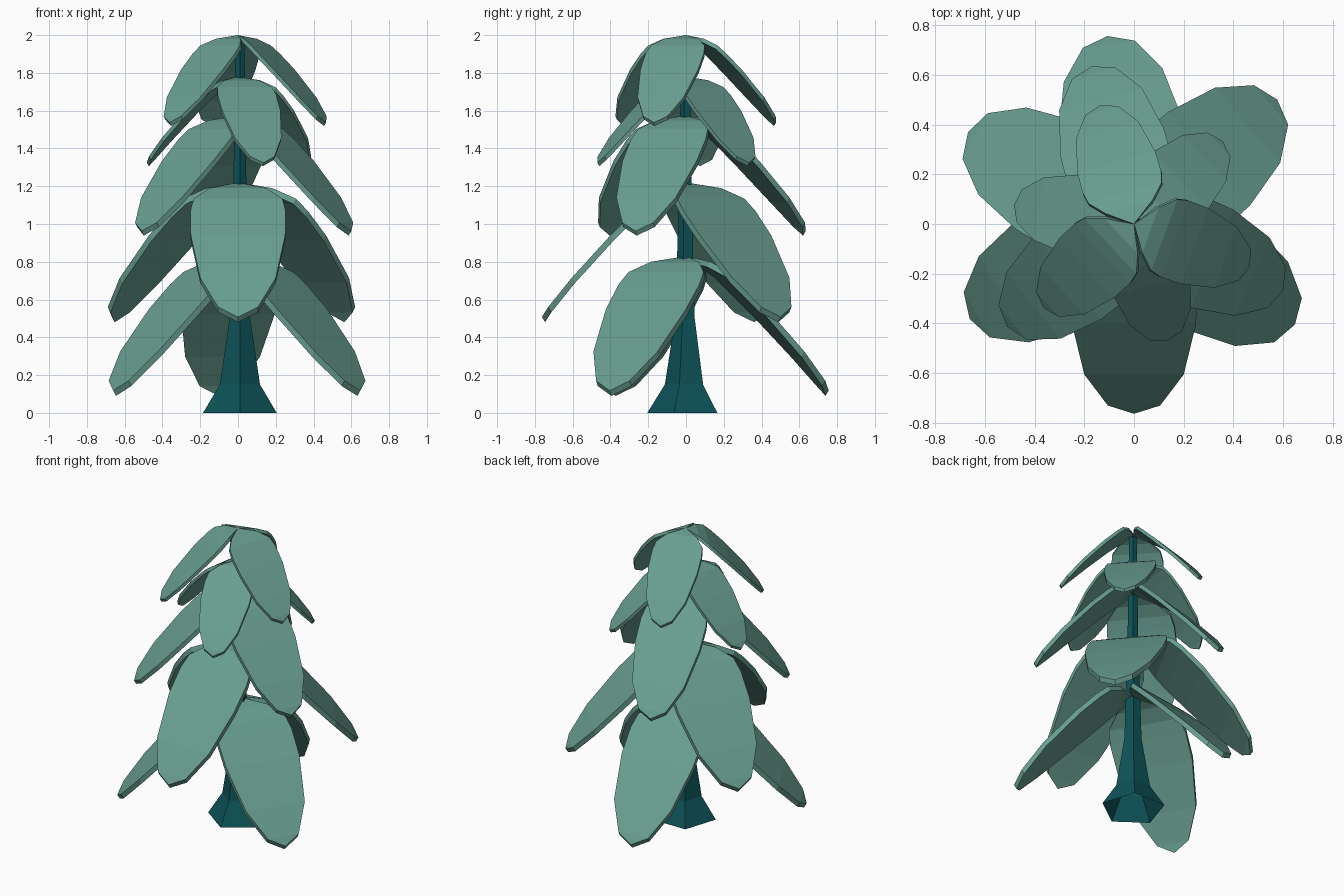
import bpy, bmesh
from math import radians, cos, sin, tau
from mathutils import Matrix, Vector

cube = bpy.data.objects.get("Cube")
if cube:
    bpy.data.objects.remove(cube)


def make_material(name, rgb):
    mat = bpy.data.materials.new(name)
    mat.use_nodes = True
    mat.diffuse_color = (*rgb, 1)
    mat.node_tree.nodes["Principled BSDF"].inputs["Base Color"].default_value = (*rgb, 1)
    return mat


def make_object(name, bm, mat):
    mesh = bpy.data.meshes.new(name)
    bm.to_mesh(mesh)
    bm.free()
    mesh.materials.append(mat)
    obj = bpy.data.objects.new(name, mesh)
    bpy.context.collection.objects.link(obj)
    return obj


leaf_green = make_material("leaf green", (0.14, 0.34, 0.28))
trunk_teal = make_material("trunk teal", (0.004, 0.085, 0.095))

# Branch outline from root to tip: distance out, half width, drop
OUTLINE = [(0.11, 0.15, 0.03), (0.2, 0.235, 0.085), (0.27, 0.252, 0.15),
           (0.4, 0.25, 0.28), (0.605, 0.2, 0.505), (0.73, 0.105, 0.66)]
ROOT = (0, 0, 0)
TIP = (0.763, 0, 0.712)


def branch(name, angle, height, scale):
    """A drooping slab, bent along its length and flat across it."""
    bm = bmesh.new()
    outline = [ROOT, *OUTLINE, TIP] + [(r, -w, d) for r, w, d in reversed(OUTLINE)]
    n = len(outline)
    top = [bm.verts.new((r, w, -d)) for r, w, d in outline]
    under = [bm.verts.new(v.co + Vector((-0.017 if v.co.x else 0, 0, -0.028))) for v in top]
    for side in (top, under):
        bm.faces.new((side[0], side[1], side[-1]))
        for i in range(1, n // 2 - 1):
            bm.faces.new((side[i], side[i + 1], side[n - i - 1], side[n - i]))
        bm.faces.new((side[n // 2 - 1], side[n // 2], side[n // 2 + 1]))
    for i in range(n):
        j = (i + 1) % n
        bm.faces.new((top[i], top[j], under[j], under[i]))
    bm.transform(Matrix.Translation((0, 0, height))
                 @ Matrix.Rotation(radians(angle), 4, "Z") @ Matrix.Scale(scale, 4))
    bmesh.ops.recalc_face_normals(bm, faces=bm.faces)
    return make_object(name, bm, leaf_green)


# Five tiers of three branches: directions, top height, size
TIERS = [((98, 210, 328), 0.83, 1), ((41, 151, 270), 1.22, 1),
         ((105, 219, 336), 1.575, 0.86), ((43, 171, 286), 1.78, 0.64),
         ((106, 223, 340), 2.0, 0.65)]
for t, (angles, height, scale) in enumerate(TIERS, 1):
    for b, angle in enumerate(angles, 1):
        branch(f"tier_{t}_branch_{b}", angle, height, scale)

# Five-sided trunk with a flared foot, open underneath
bm = bmesh.new()
rings = []
for radius, z in [(0.205, 0), (0.112, 0.15), (0.057, 0.5), (0.036, 1.2), (0.025, 1.97)]:
    rings.append([bm.verts.new((radius * cos(a) + 0.01, radius * sin(a), z))
                  for a in (tau * i / 5 - tau / 4 for i in range(5))])
for low, high in zip(rings, rings[1:]):
    for i in range(5):
        j = (i + 1) % 5
        bm.faces.new((low[i], low[j], high[j], high[i]))
bm.faces.new(rings[-1])
make_object("trunk", bm, trunk_teal)
